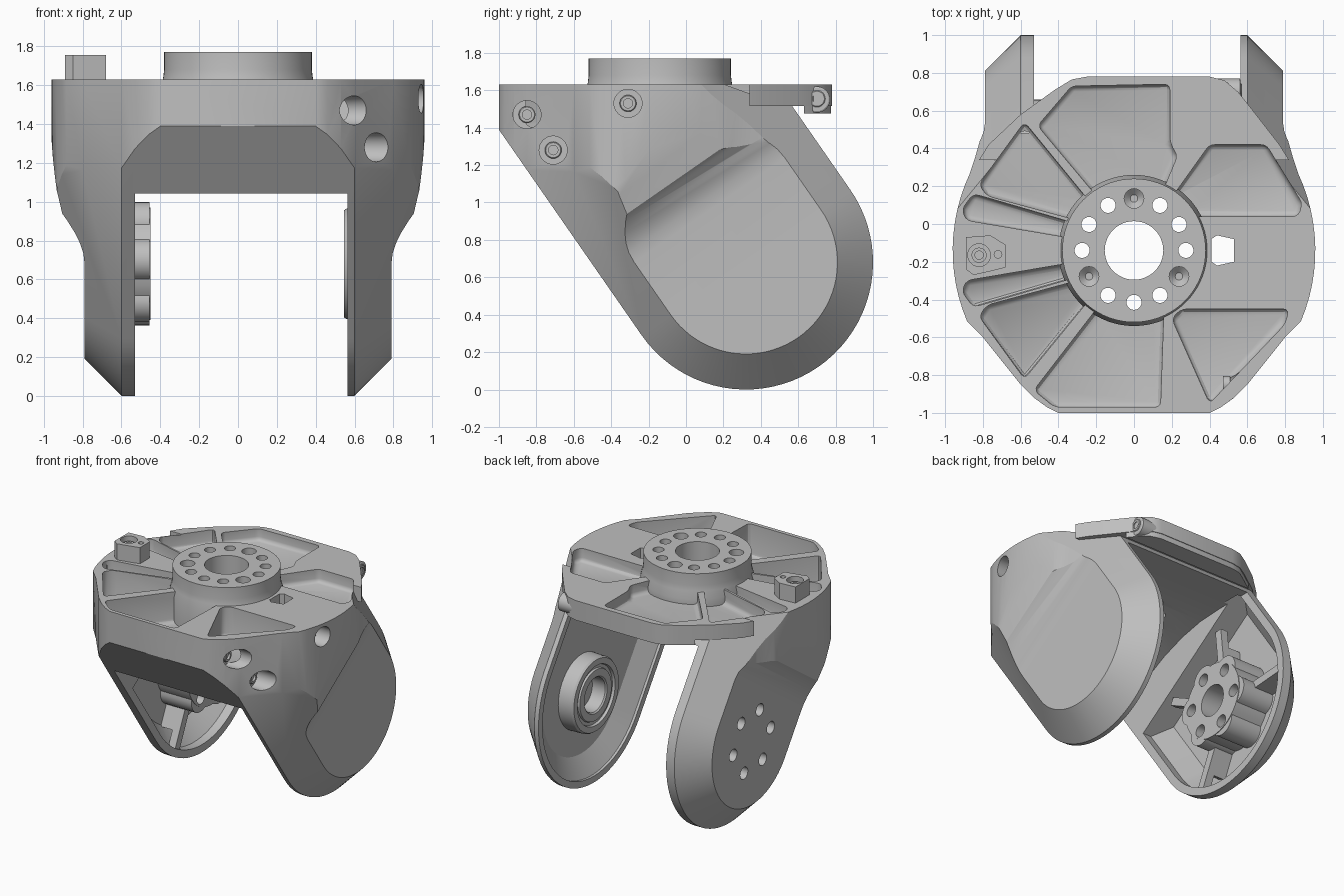
import bpy, bmesh, math
from math import sin, cos, pi, radians
from mathutils import Vector

if "Cube" in bpy.data.objects:
    bpy.data.objects.remove(bpy.data.objects["Cube"])

metal = bpy.data.materials.new("plain grey metal")
metal.use_nodes = True
GREY = (0.52, 0.52, 0.52, 1)
metal.diffuse_color = GREY
metal.node_tree.nodes["Principled BSDF"].inputs["Base Color"].default_value = GREY

# Key dimensions: pivot of the arms, arm direction, hub centre
PIVOT = Vector((0, 0.32, 0.68))
UP = Vector((0, -0.57, 0.821)).normalized()
ACROSS = Vector((0, 0.821, 0.57)).normalized()
HUB_Y = -0.14
ARM_R, TOP = 0.68, 1.63


def loft(name, rings, bevel=0):
    """Closed solid through a list of equal-length rings of points."""
    bm = bmesh.new()
    loops = [[bm.verts.new(p) for p in ring] for ring in rings]
    n = len(loops[0])
    for a, b in zip(loops, loops[1:]):
        for i in range(n):
            bm.faces.new((a[i], a[(i + 1) % n], b[(i + 1) % n], b[i]))
    bm.faces.new(loops[0])
    bm.faces.new(loops[-1])
    bmesh.ops.recalc_face_normals(bm, faces=bm.faces)
    if bevel:
        bmesh.ops.bevel(bm, geom=bm.edges[:], offset=bevel, segments=3,
                        profile=0.5, affect='EDGES', clamp_overlap=True)
    me = bpy.data.meshes.new(name)
    bm.to_mesh(me)
    bm.free()
    me.materials.append(metal)
    ob = bpy.data.objects.new(name, me)
    bpy.context.collection.objects.link(ob)
    return ob


def prism_z(name, pts, z0, z1, bevel=0, tilt=0):
    """Upright prism; tilt slopes its floor along y."""
    floor = [(x, y, z0 + tilt * (y + .3)) for x, y in pts]
    return loft(name, [floor, [(x, y, z1) for x, y in pts]], bevel)


def prism_x(name, pts, x0, x1):
    return loft(name, [[(x, y, z) for y, z in pts] for x in (x0, x1)])


def lathe(name, centre, axis, profile, n=48):
    """Turn (radius, height) pairs around the x or z axis."""
    def point(r, h, a):
        off = (h, r * cos(a), r * sin(a)) if axis == 'x' else (r * cos(a), r * sin(a), h)
        return Vector(centre) + Vector(off)
    return loft(name, [[point(r, h, 2 * pi * i / n) for i in range(n)] for r, h in profile])


def capsule(x, inset, length, n=40):
    """Arm outline: round at the pivot end, straight sides up the arm."""
    r = ARM_R - inset
    flat = [(-r, length)] + [(-r * cos(pi * i / n), -r * sin(pi * i / n))
                             for i in range(n + 1)] + [(r, length)]
    return [PIVOT + ACROSS * t + UP * s + Vector((x, 0, 0)) for t, s in flat]


def combine(target, tool, op='DIFFERENCE'):
    mod = target.modifiers.new("cut", 'BOOLEAN')
    mod.operation, mod.object, mod.solver = op, tool, 'EXACT'
    bpy.context.view_layer.objects.active = target
    bpy.ops.object.modifier_apply(modifier=mod.name)
    bpy.data.objects.remove(tool)


# Fork body: chamfered arm outline, flared shoulders, faceted round plan
body = loft("fork_body", [capsule(-1, .4, 2), capsule(-.6, 0, 2),
                          capsule(.6, 0, 2), capsule(1, .4, 2)])
flare = [(-1, .79), (.34, .79), (.4, .796), (.45, .812), (.5, .84), (.55, .88),
         (.575, .905), (.68, .928), (.8, .96), (.9, 1), (2.2, 1.02)]
section = flare + [(s, -x) for s, x in reversed(flare)]
combine(body, loft("flare", [[PIVOT + UP * s + ACROSS * t + Vector((x, 0, 0))
                              for s, x in section] for t in (-2, 2)]), 'INTERSECT')

# Half plan: straight front facet, arc round the side, back shoulder
front = [(.4, -1), (.46, -.97), (.53, -.92), (.6, -.85), (.8, -.6)]
arc = [(.96 * cos(a), HUB_Y + .96 * sin(a))
       for a in (radians(d) for d in range(-23, 26, 4))]
side = front + arc + [(.845, .34), (.825, .41), (.805, .48), (.8, .55), (.8, 1.2)]

# Back of the top plate with a deep lip
plate = [(.82, .34), (.77, .42), (.63, .6), (.55, .7), (.48, .76), (.4, .78),
         (-.25, .78), (-.33, .765), (-.42, .71), (-.6, .58), (-.77, .42), (-.82, .34)]
combine(body, prism_z("plate", plate, 1.515, 1.8), 'UNION')
lip = [(.6, .63), (.55, .695), (.48, .755), (.4, .775), (-.25, .775), (-.33, .76), (-.42, .7), (-.52, .63)]
combine(body, prism_z("lip", lip, 1.475, 1.6), 'UNION')
plan = side + [(-x, y) for x, y in reversed(side)]
combine(body, prism_z("plan", plan, -.2, TOP), 'INTERSECT')

# Pockets between the ribs of the top: outline, floor height, floor tilt
left_back = [(-.58, .54), (-.82, .21), (-.78, .15), (-.3, .02), (-.22, .1)]
left_slim = [(-.85, .16), (-.91, .08), (-.89, .02), (-.3, -.08), (-.3, 0)]


def flip(pts):
    return [(x, 2 * HUB_Y - y) for x, y in pts]


pockets = [
    (left_back, 1.52, 0), (left_slim, 1.52, 0),
    (flip(left_back), 1.42, .25), (flip(left_slim), 1.44, .25),
    ([(-.51, .52), (-.33, .73), (.19, .74), (.19, .43), (.23, .36), (.12, .1), (-.2, .15)], 1.54, 0),
    ([(-.53, -.88), (-.42, -.97), (.14, -.97), (.16, -.4), (-.16, -.4)], 1.4, .03),
    ([(.2, -.5), (.25, -.45), (.82, -.45), (.8, -.53), (.4, -.95)], 1.4, 0),
    ([(.2, .14), (.4, .42), (.7, .42), (.89, .11), (.87, .04), (.3, .04)], 1.53, 0),
]
for pts, floor, tilt in pockets:
    combine(body, prism_z("pocket", pts, floor, 1.9, .03, tilt))

# Mounting hub, then the clearance between the arms
combine(body, lathe("hub", (0, HUB_Y, 0), 'z',
                    [(.4, 1.33), (.4, 1.58), (.385, 1.64), (.38, 1.68), (.38, 1.77)], 72), 'UNION')
ceiling = [(-1.5, -.2), (1.5, -.2), (1.5, 1.46), (.3, 1.46), (.1, 1.45), (-.1, 1.41),
           (-.3, 1.34), (-.48, 1.25), (-.64, 1.14), (-.77, 1.035), (-1.5, 1.035)]
combine(body, prism_x("gap", ceiling, -.53, .565))
combine(body, prism_z("slot", [(.41, -.2), (.44, -.22), (.53, -.2), (.53, -.08), (.44, -.06), (.41, -.08)],
                      1.2, 1.8))

# Dished recess inside each arm
for rings in (((-.5, .06), (-.6, .06), (-.72, .19)), ((.5, .05), (.585, .05), (.67, .2))):
    combine(body, loft("recess", [capsule(x, inset, .6) for x, inset in rings]))

# Hub bore and ring of bolt holes, every fourth one blind
combine(body, lathe("bore", (0, HUB_Y, 0), 'z', [(.155, 1), (.155, 2)]))
for i in range(12):
    ang = pi / 2 + i * pi / 6
    at = (.275 * cos(ang), HUB_Y + .275 * sin(ang), 0)
    blind = i % 4 == 0
    shape = [(.02, 1.67), (.052, 1.7), (.052, 2)] if blind else [(.04, 1), (.04, 2)]
    combine(body, lathe("bolt_hole", at, 'z', shape, 20))

# Drive boss on the right arm: lobed flange, ribs, bolt circle
parts = [lathe("boss", PIVOT, 'x', [(.29, -.75), (.29, -.45)])]
spots = [PIVOT + UP * .23 * cos(a) + ACROSS * .23 * sin(a)
         for a in (i * pi / 3 + .17 for i in range(6))]
parts += [lathe("lobe", p, 'x', [(.11, -.74), (.11, -.455)], 24) for p in spots]
for ang in (0.5, -0.5, 2.1, -2.1):
    out = UP * cos(ang) + ACROSS * sin(ang)
    wide = UP * -sin(ang) + ACROSS * cos(ang)
    for reach, x0, x1 in ((.64, -.62, -.56), (.5, -.74, -.6)):
        parts.append(loft("rib", [[PIVOT + out * r + wide * w + Vector((x, 0, 0))
                                   for r, w in ((.1, -.03), (reach, -.03), (reach, .03), (.1, .03))]
                                  for x in (x0, x1)]))
for part in parts:
    combine(body, part, 'UNION')
combine(body, lathe("shaft_hole", PIVOT, 'x', [(.12, -.72), (.12, -.3)]))
for p in spots:
    combine(body, lathe("drive_hole", p, 'x', [(.047, -1), (.047, -.3)], 20))

# Counterbores in the left shoulder: (y, z, floor x)
screws = [(-.85, 1.47, .49), (-.71, 1.28, .61), (-.31, 1.53, .84)]
for y, z, x in screws:
    combine(body, lathe("counterbore", (x, y, z), 'x', [(.075, 0), (.075, .5)], 32))

finished = [body]

# Bearing inside the left arm
finished.append(lathe("bearing", PIVOT, 'x', [
    (.29, .75), (.285, .56), (.275, .545), (.23, .545), (.225, .565), (.2, .565),
    (.195, .55), (.14, .55), (.13, .56), (.13, .71)], 64))

# Hinge eye under the back corner and the socket screws
finished.append(lathe("hinge_eye", (0, .7, 1.55), 'x', [(.07, .3), (.07, .56), (.062, .565)], 32))
for y, z, x in screws + [(.7, 1.555, .55)]:
    finished.append(lathe("socket_screw", (x, y, z), 'x', [
        (.045, -.02), (.045, .018), (.04, .022), (.025, .022), (.025, .005)], 24))

# Locating block on top
block = prism_z("locating_block", [(-.89, -.07), (-.76, -.06), (-.68, -.11), (-.68, -.23),
                                   (-.76, -.25), (-.85, -.27), (-.89, -.24)], 1.5, 1.755)
combine(block, lathe("block_bore", (-.82, -.165, 0), 'z', [(.06, 1.7), (.06, 1.9)], 28))
combine(block, lathe("pin_hole", (-.72, -.16, 0), 'z', [(.02, 1.68), (.02, 1.9)], 16))
finished.append(block)
finished.append(lathe("block_screw", (-.82, -.165, 0), 'z', [
    (.04, 1.69), (.04, 1.725), (.022, 1.725), (.022, 1.705)], 24))

for ob in finished:
    bpy.ops.object.select_all(action='DESELECT')
    ob.select_set(True)
    bpy.context.view_layer.objects.active = ob
    bpy.ops.object.shade_smooth_by_angle(angle=radians(28))
